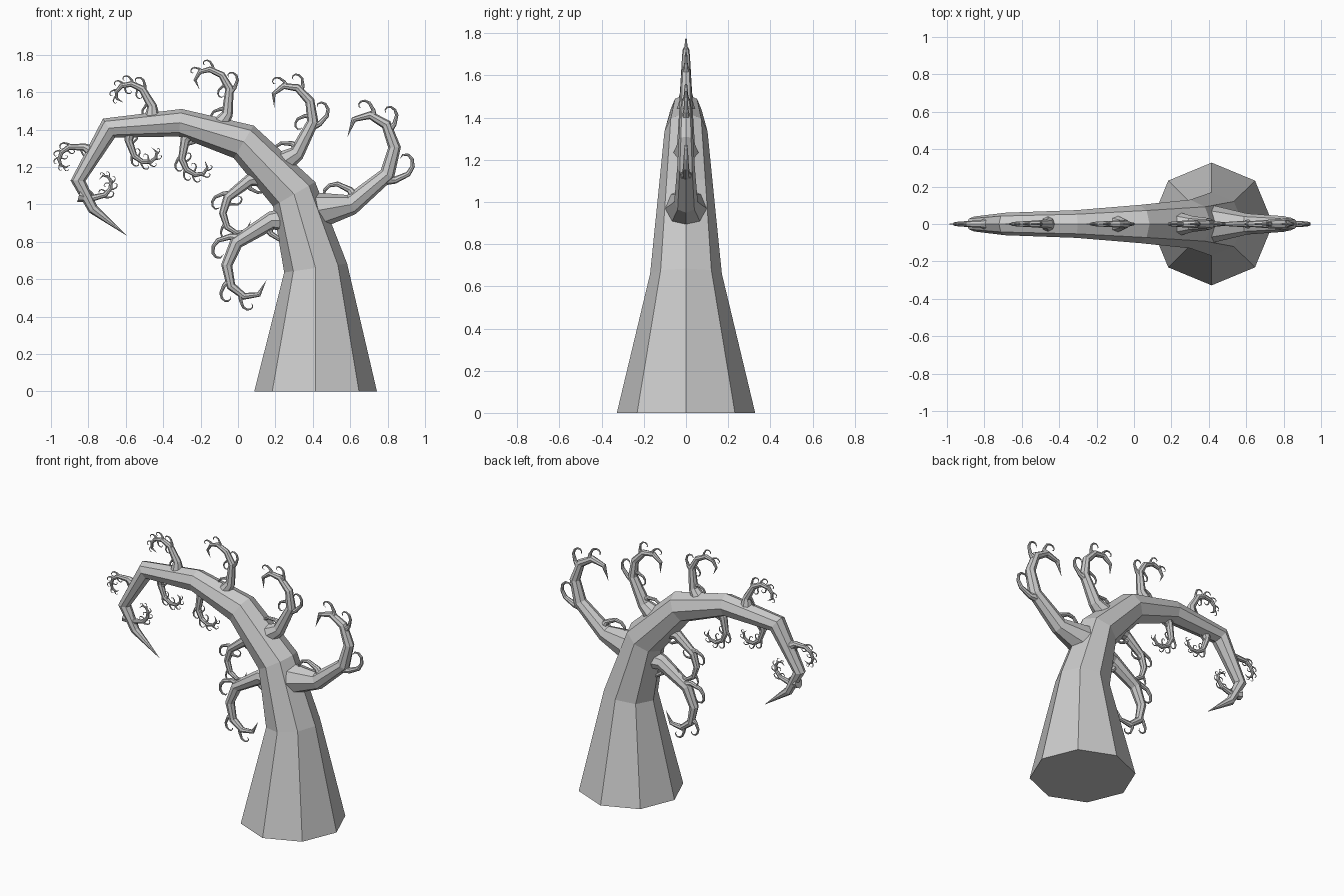
import bpy, bmesh
from math import sin, cos, pi, radians, atan2
from mathutils import Vector

if "Cube" in bpy.data.objects:
    bpy.data.objects.remove(bpy.data.objects["Cube"])

SIDES = 8
# Shared curl shape: relative heading (deg), segment length, ring radii
TURN = (0, 30, 65, 100, 140, 185, 240)
STEP = (.23, .25, .15, .13, .10, .09, .10)
RADII = (.11, .056, .042, .034, .028, .022, .015, 0)


def tube(name, path, radii):
    """Flat-faced tapering tube along a path in the XZ plane, closed base, pointed tip."""
    bm = bmesh.new()
    pts = [Vector((x, 0, z)) for x, z in path]
    rings = []
    for i, p in enumerate(pts[:-1]):
        d = (pts[i + 1] - p).normalized()
        if i:
            d += (p - pts[i - 1]).normalized()
        d.normalize()
        n = Vector((d.z, 0, -d.x))
        ring = []
        for k in range(SIDES):
            a = 2 * pi * k / SIDES
            ring.append(bm.verts.new(p + radii[i] * (n * cos(a) + Vector((0, sin(a), 0)))))
        rings.append(ring)
    tip = bm.verts.new(pts[-1])
    for a, b in zip(rings, rings[1:]):
        for k in range(SIDES):
            j = (k + 1) % SIDES
            bm.faces.new((a[k], a[j], b[j], b[k]))
    for k in range(SIDES):
        bm.faces.new((rings[-1][k], rings[-1][(k + 1) % SIDES], tip))
    bm.faces.new(rings[0][::-1])
    bmesh.ops.recalc_face_normals(bm, faces=bm.faces)
    me = bpy.data.meshes.new(name)
    bm.to_mesh(me)
    bm.free()
    bpy.context.collection.objects.link(bpy.data.objects.new(name, me))


def curl(name, x, z, heading, size, thick=1.0):
    """A curling branch; returns its path."""
    path = [(x, z)]
    for t, s in zip(TURN, STEP):
        a = radians(heading + t)
        x += size * s * cos(a)
        z += size * s * sin(a)
        path.append((x, z))
    tube(name, path, [r * size * thick for r in RADII])
    return path


# Trunk
tube("trunk",
     [(.415, 0), (.415, .66), (.30, 1.055), (.03, 1.335), (-.31, 1.437),
      (-.69, 1.408), (-.855, 1.127), (-.775, .975), (-.59, .83)],
     (.328, .17, .13, .102, .074, .06, .04, .028, 0))

# Main branches: x, z, heading, size
BRANCHES = [
    (.38, .96, 10, 1.0), (.38, .92, 182, .88),
    (.17, 1.18, 33, .75), (.20, 1.15, 188, .60),
    (-.13, 1.38, 55, .55), (-.22, 1.42, 230, .42),
    (-.46, 1.43, 90, .42), (-.57, 1.42, 260, .35),
    (-.76, 1.27, 150, .32), (-.85, 1.05, 345, .30),
]
# Twigs on every branch: segment, position along it, heading offset, relative size
TWIGS = [(1, .85, -45, .31), (3, .75, -65, .20), (4, .8, -60, .17), (1, .15, 85, .29)]
MID_TWIGS = [(2, .25, 75, .22)]
SMALL_TWIGS = [(2, .9, -55, .24), (3, .6, 70, .2), (5, .6, -60, .15)]

for i, (x, z, h, s) in enumerate(BRANCHES):
    path = curl(f"branch_{i + 1}", x, z, h, s, 1.0 if s > .5 else 1.12)
    twigs = TWIGS + (MID_TWIGS if i > 1 else []) + (SMALL_TWIGS if i > 4 else [])
    for j, (seg, f, off, rel) in enumerate(twigs):
        (ax, az), (bx, bz) = path[seg], path[seg + 1]
        par = atan2(bz - az, bx - ax) * 180 / pi
        curl(f"twig_{i + 1}_{j + 1}", ax + (bx - ax) * f, az + (bz - az) * f,
             par + off, s * rel, 1.1)
